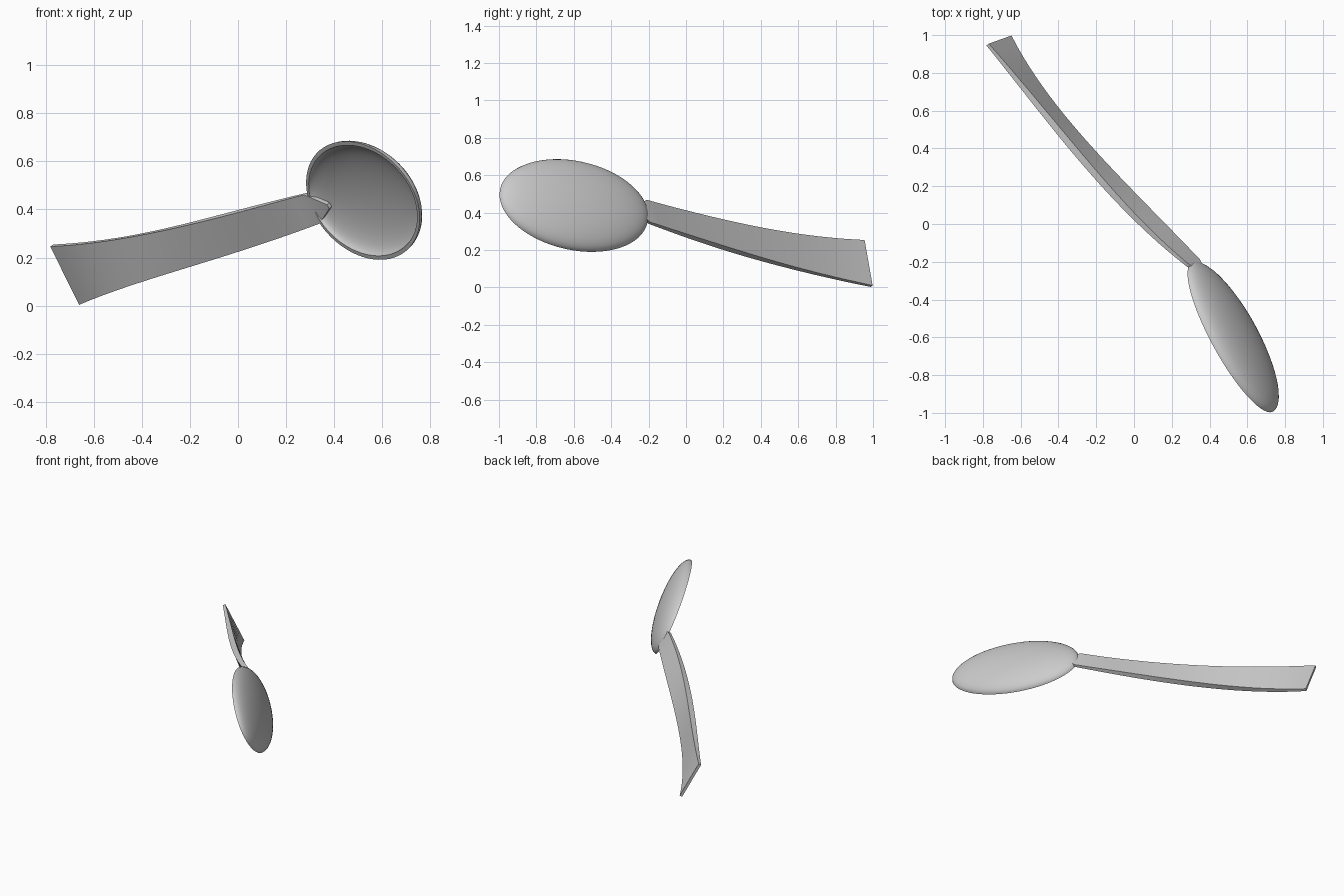
import bpy, bmesh, math
from mathutils import Vector as V

if "Cube" in bpy.data.objects:
    bpy.data.objects.remove(bpy.data.objects["Cube"])


def make_object(name, bm, angle):
    bmesh.ops.recalc_face_normals(bm, faces=bm.faces)
    mesh = bpy.data.meshes.new(name)
    bm.to_mesh(mesh)
    bm.free()
    ob = bpy.data.objects.new(name, mesh)
    bpy.context.collection.objects.link(ob)
    bpy.ops.object.select_all(action='DESELECT')
    ob.select_set(True)
    bpy.context.view_layer.objects.active = ob
    bpy.ops.object.shade_smooth_by_angle(angle=math.radians(angle))
    return ob


def bridge(bm, r0, r1):
    n = len(r0)
    for i in range(n):
        j = (i + 1) % n
        bm.faces.new((r0[i], r0[j], r1[j], r1[i]))


def curve(points, params, t):
    """Smooth curve through the given points."""
    out = V((0, 0, 0))
    for i, p in enumerate(points):
        w = 1.0
        for j, u in enumerate(params):
            if j != i:
                w *= (t - u) / (params[i] - u)
        out += V(p) * w
    return out


# Bowl: half-ellipsoid shell, outer skin out to the rim and back down inside
centre = V((0.52, -0.60, 0.437))
along = V((0.467, -0.878, 0.09)).normalized()
across = V((-0.40, -0.12, 0.90))
across = (across - along * across.dot(along)).normalized()
back = along.cross(across) * -1
LONG, WIDE, DEPTH = 0.45, 0.268, 0.09
SEG, RINGS = 64, 12

profile = []
for k in range(1, RINGS + 1):
    f = math.pi / 2 * k / RINGS
    profile.append((LONG * math.sin(f), WIDE * math.sin(f), DEPTH * math.cos(f)))
for k in range(RINGS, 0, -1):
    f = math.pi / 2 * k / RINGS
    profile.append(((LONG - 0.018) * math.sin(f), (WIDE - 0.018) * math.sin(f),
                    (DEPTH - 0.022) * math.cos(f)))

bm = bmesh.new()
rings = []
for la, wb, d in profile:
    rings.append([bm.verts.new(centre + along * la * math.cos(2 * math.pi * i / SEG)
                               + across * wb * math.sin(2 * math.pi * i / SEG) + back * d)
                  for i in range(SEG)])
for r0, r1 in zip(rings, rings[1:]):
    bridge(bm, r0, r1)
for ring, d in ((rings[0], DEPTH), (rings[-1], DEPTH - 0.022)):
    apex = bm.verts.new(centre + back * d)
    for i in range(SEG):
        bm.faces.new((ring[i], ring[(i + 1) % SEG], apex))
make_object("spoon_bowl", bm, 40)

# Handle: flat bowed strip between two edge curves, flaring to a square end
upper = [(-0.775, 0.95, 0.25), (-0.385, 0.475, 0.30), (0.01, 0.03, 0.395), (0.28, -0.215, 0.465)]
lower = [(-0.655, 0.993, 0.007), (-0.415, 0.61, 0.095), (-0.01, 0.16, 0.225), (0.345, -0.195, 0.345)]
up_t, low_t = (0, 0.38, 0.76, 1), (0, 0.30, 0.69, 1)
STEPS = 24
pairs = []
for s in range(STEPS + 1):
    t = s / STEPS
    pairs.append((curve(upper, up_t, t), curve(lower, low_t, t),
                  0.018 + 0.02 * math.sin(math.pi * t)))
# pointed tongue that runs into the bowl
pairs.append((V((0.375, -0.285, 0.425)), V((0.385, -0.28, 0.408)), 0.018))

bm = bmesh.new()
sections = []
for i, (u, l, thick) in enumerate(pairs):
    a, b = pairs[max(i - 1, 0)], pairs[min(i + 1, len(pairs) - 1)]
    tangent = (b[0] + b[1]) - (a[0] + a[1])
    n = tangent.cross(u - l).normalized() * thick / 2
    sections.append([bm.verts.new(p) for p in (u + n, u - n, l - n, l + n)])
for r0, r1 in zip(sections, sections[1:]):
    bridge(bm, r0, r1)
bm.faces.new(sections[0])
bm.faces.new(sections[-1])
make_object("spoon_handle", bm, 35)
